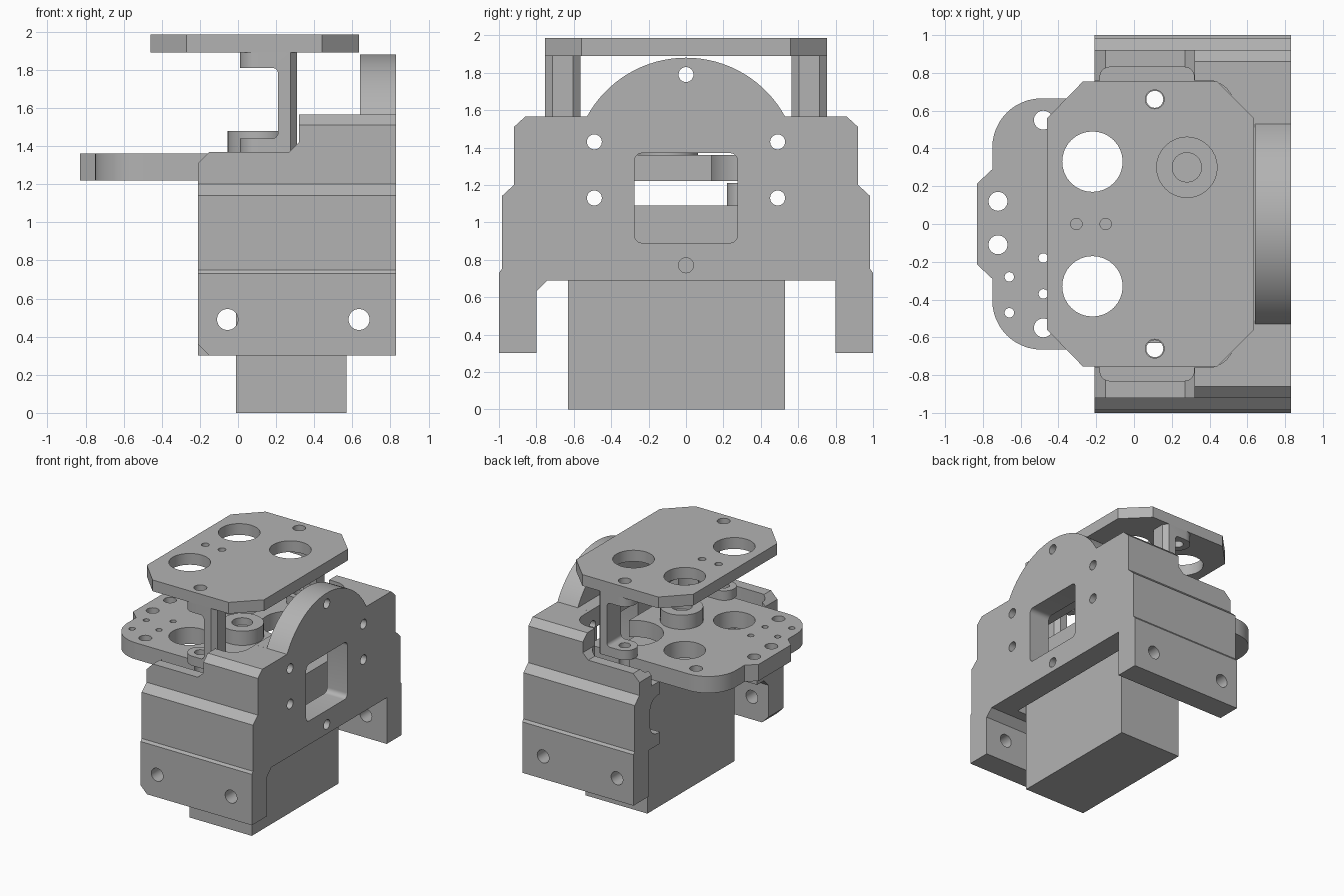
import bpy, bmesh
from math import sin, cos, pi, radians

cube = bpy.data.objects.get("Cube")
if cube:
    bpy.data.objects.remove(cube, do_unlink=True)

grey = bpy.data.materials.new("machined_grey")
grey.use_nodes = True
grey.diffuse_color = (0.45, 0.45, 0.45, 1)
grey.node_tree.nodes["Principled BSDF"].inputs["Base Color"].default_value = grey.diffuse_color


def prism(name, axis, pts, lo, hi):
    """Extrude a 2D outline along an axis; outlines are (y,z), (x,z) or (x,y)."""
    place = {"x": lambda a, b, t: (t, a, b),
             "y": lambda a, b, t: (a, t, b),
             "z": lambda a, b, t: (a, b, t)}[axis]
    bm = bmesh.new()
    rings = [[bm.verts.new(place(a, b, t)) for a, b in pts] for t in (lo, hi)]
    bm.faces.new(rings[0])
    bm.faces.new(rings[1])
    for i in range(len(pts)):
        j = (i + 1) % len(pts)
        bm.faces.new((rings[0][i], rings[0][j], rings[1][j], rings[1][i]))
    bmesh.ops.recalc_face_normals(bm, faces=bm.faces)
    mesh = bpy.data.meshes.new(name)
    bm.to_mesh(mesh)
    bm.free()
    mesh.materials.append(grey)
    ob = bpy.data.objects.new(name, mesh)
    bpy.context.scene.collection.objects.link(ob)
    return ob


def arc(cx, cy, r, start, end, n=12):
    angles = [radians(start + (end - start) * i / n) for i in range(n + 1)]
    return [(cx + r * cos(a), cy + r * sin(a)) for a in angles]


def circle(cx, cy, r, n=32):
    return arc(cx, cy, r, 0, 360, n)[:-1]


def rect(a0, a1, b0, b1, r=0):
    if not r:
        return [(a0, b0), (a1, b0), (a1, b1), (a0, b1)]
    return (arc(a1 - r, b1 - r, r, 0, 90, 6) + arc(a0 + r, b1 - r, r, 90, 180, 6)
            + arc(a0 + r, b0 + r, r, 180, 270, 6) + arc(a1 - r, b0 + r, r, 270, 360, 6))


def boolean(ob, axis, pts, lo, hi, operation="DIFFERENCE"):
    tool = prism("tool", axis, pts, lo, hi)
    mod = ob.modifiers.new("boolean", "BOOLEAN")
    mod.operation, mod.solver, mod.object = operation, "EXACT", tool
    bpy.context.view_layer.objects.active = ob
    bpy.ops.object.modifier_apply(modifier=mod.name)
    bpy.data.objects.remove(tool, do_unlink=True)


def finish(ob):
    bpy.ops.object.select_all(action="DESELECT")
    ob.select_set(True)
    bpy.context.view_layer.objects.active = ob
    bpy.ops.object.shade_smooth_by_angle(angle=radians(30))


# Housing: stepped outline with two legs and an arched crown
right_side = [(0.8, 0.69), (0.8, 0.3), (1, 0.3), (1, 0.73), (0.985, 0.75), (0.985, 1.14),
              (0.92, 1.2), (0.92, 1.51), (0.86, 1.565)]
left_side = [(-y, z) for y, z in reversed(right_side[1:])] + [(-0.8, 0.63), (-0.74, 0.69)]
housing = prism("housing", "x",
                right_side + arc(0, 1.277, 0.603, 28.5, 151.5, 32) + left_side, -0.21, 0.83)
# Arch only on the end wall, and lowered shoulders with chamfers
boolean(housing, "y", rect(-0.5, 0.64, 1.565, 2), -1.2, 1.2)
boolean(housing, "y", [(-0.3, 1.22), (-0.15, 1.37), (0.27, 1.37), (0.32, 1.42),
                       (0.32, 2), (-0.3, 2)], -1.2, 1.2)
# Inner cavity with shelf under the carrier plate and a lower lip
boolean(housing, "x", rect(-0.65, 0.65, 0.6, 1.4), -0.4, 0.64)
boolean(housing, "x", rect(-0.78, 0.78, 0.79, 1.11, 0.1), -0.4, 0.64)
boolean(housing, "z", rect(-0.5, 0.53, -0.76, 0.76, 0.14), 1.22, 1.8)
boolean(housing, "z", rect(-0.18, 0.318, -0.83, 0.83, 0.05), 1.22, 1.8)
# End wall window and screw holes
boolean(housing, "x", rect(-0.275, 0.275, 0.89, 1.37, 0.04), 0.4, 1)
for y, z in ((-0.49, 1.13), (0.49, 1.13), (-0.49, 1.43), (0.49, 1.43), (0, 0.77), (0, 1.79)):
    boolean(housing, "x", circle(y, z, 0.04), 0.4, 1)
# Leg holes and one chamfered foot corner
for x in (-0.055, 0.635):
    boolean(housing, "y", circle(x, 0.49, 0.055), -1.2, 1.2)
boolean(housing, "y", [(-0.22, 0.29), (-0.15, 0.29), (-0.15, 0.3), (-0.21, 0.36),
                       (-0.22, 0.36)], -1.2, -0.7)
for y in (-0.66, 0.66):
    boolean(housing, "z", circle(0.11, y, 0.05), 0.5, 1.3)
finish(housing)

# Motor block and its output collar
prism("motor", "z", rect(-0.01, 0.57, -0.63, 0.53), 0, 1.09)
finish(prism("motor_collar", "z", circle(0.28, 0.3, 0.08), 1.09, 1.21))

# Carrier plate with rounded lobes
half = [(0.44, 0.665)] + arc(-0.49, 0.405, 0.26, 90, 180) + [(-0.75, 0.29), (-0.83, 0.215)]
carrier = prism("carrier_plate", "z", half + [(x, -y) for x, y in reversed(half)], 1.22, 1.36)
holes = [(0.28, 0.3, 0.23), (-0.22, 0.33, 0.16), (-0.22, -0.33, 0.16),
         (-0.72, 0.12, 0.05), (-0.72, -0.11, 0.05), (-0.48, 0.55, 0.05), (-0.48, -0.55, 0.05),
         (0.11, 0.66, 0.05), (0.11, -0.66, 0.05),
         (-0.66, -0.28, 0.025), (-0.66, -0.47, 0.025), (-0.48, -0.18, 0.025), (-0.48, -0.37, 0.025)]
for x, y, r in holes:
    boolean(carrier, "z", circle(x, y, r), 1.1, 1.5)
finish(carrier)

# Round boss on the carrier plate
boss = prism("bearing_boss", "z", circle(0.11, -0.1, 0.165), 1.36, 1.48)
boolean(boss, "z", circle(0.11, -0.1, 0.08), 1.42, 1.6)
finish(boss)

# C-shaped brackets: rounded flanges joined by a chamfered web
for name, y in (("front_bracket", -0.66), ("back_bracket", 0.66)):
    plan = arc(0.105, y, 0.095, 90, 270, 16) + [(0.275, y - 0.095), (0.31, y - 0.055),
                                                (0.31, y + 0.055), (0.275, y + 0.095)]
    bracket = prism(name, "z", plan, 1.36, 1.89)
    boolean(bracket, "y", rect(-0.2, 0.21, 1.44, 1.81, 0.03), y - 0.2, y + 0.2)
    boolean(bracket, "z", circle(0.11, y, 0.045), 1.2, 2)
    finish(bracket)

# Top plate with clipped corners
top = prism("top_plate", "z", [(-0.46, -0.56), (-0.27, -0.755), (0.44, -0.755), (0.635, -0.56),
                               (0.635, 0.56), (0.44, 0.755), (-0.27, 0.755), (-0.46, 0.56)],
            1.89, 1.985)
for x, y, r in ((-0.22, 0.33, 0.16), (-0.22, -0.33, 0.16), (0.28, 0.3, 0.16), (0.11, 0.66, 0.05),
                (0.11, -0.66, 0.05), (-0.305, 0, 0.03), (-0.15, 0, 0.03)):
    boolean(top, "z", circle(x, y, r), 1.8, 2.1)
finish(top)
